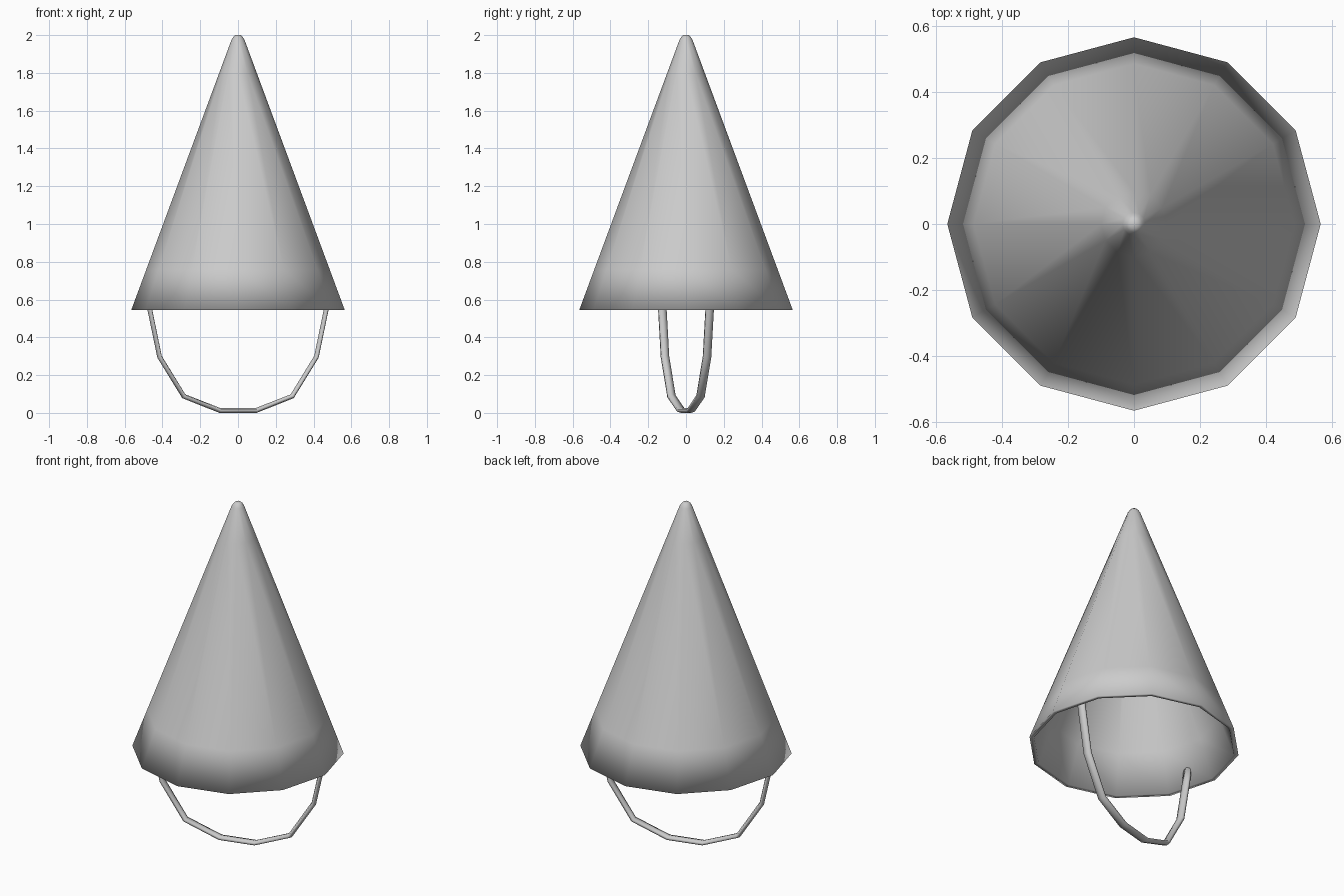
import bpy, bmesh
from math import cos, sin, pi, radians
from mathutils import Matrix, Vector

if "Cube" in bpy.data.objects:
    bpy.data.objects.remove(bpy.data.objects["Cube"])

GREY = (0.6, 0.6, 0.6, 1)
grey = bpy.data.materials.new("plain grey")
grey.use_nodes = True
grey.diffuse_color = GREY
grey.node_tree.nodes["Principled BSDF"].inputs["Base Color"].default_value = GREY


def bridge(bm, lower, upper):
    n = len(lower)
    for i in range(n):
        j = (i + 1) % n
        bm.faces.new((lower[i], lower[j], upper[j], upper[i]))


def finish(bm, name):
    bmesh.ops.recalc_face_normals(bm, faces=bm.faces)
    for face in bm.faces:
        face.smooth = True
    mesh = bpy.data.meshes.new(name)
    bm.to_mesh(mesh)
    bm.free()
    mesh.materials.append(grey)
    obj = bpy.data.objects.new(name, mesh)
    bpy.context.collection.objects.link(obj)
    return obj


# Hollow cone: one closed profile from outer tip, round the rim, to inner tip
SIDES, BASE, RIM, SLOPE, WALL = 12, 0.545, 0.565, 0.371, 0.025


def radius(z):
    return RIM - SLOPE * (z - BASE)


outer = [(0.014, 2.0), (0.025, 1.99)] + [(radius(z), z) for z in (1.975, 1.8, 0.76, BASE)]
inner = [(radius(z) - WALL, z) for z in (BASE, 0.76, 1.8, 1.9)]
bm = bmesh.new()
rings = []
for r, z in outer + inner:
    rings.append([bm.verts.new((r * cos(2 * pi * i / SIDES), r * sin(2 * pi * i / SIDES), z))
                  for i in range(SIDES)])
for a, b in zip(rings, rings[1:]):
    bridge(bm, a, b)
bm.faces.new(rings[0])
bm.faces.new(rings[-1])
finish(bm, "cone_hat")

# Chin strap: flattened tube swept along a mirrored path
half = [(0.10, 0.013), (0.297, 0.088), (0.43, 0.297), (0.483, 0.545), (0.498, 0.64)]
path = [Vector((-s, 0, z)) for s, z in reversed(half)] + [Vector((s, 0, z)) for s, z in half]
SECTION, WIDE, THIN = 6, 0.025, 0.013
bm = bmesh.new()
rings = []
for k, p in enumerate(path):
    along = (path[min(k + 1, len(path) - 1)] - path[max(k - 1, 0)]).normalized()
    out = along.cross(Vector((0, 1, 0)))
    rings.append([bm.verts.new(p + Vector((0, WIDE * cos(a), 0)) + out * THIN * sin(a))
                  for a in (2 * pi * i / SECTION + pi / 2 for i in range(SECTION))])
for a, b in zip(rings, rings[1:]):
    bridge(bm, a, b)
bm.faces.new(rings[0])
bm.faces.new(rings[-1])
bm.transform(Matrix.Rotation(radians(15), 4, "Z"))
finish(bm, "chin_strap")
